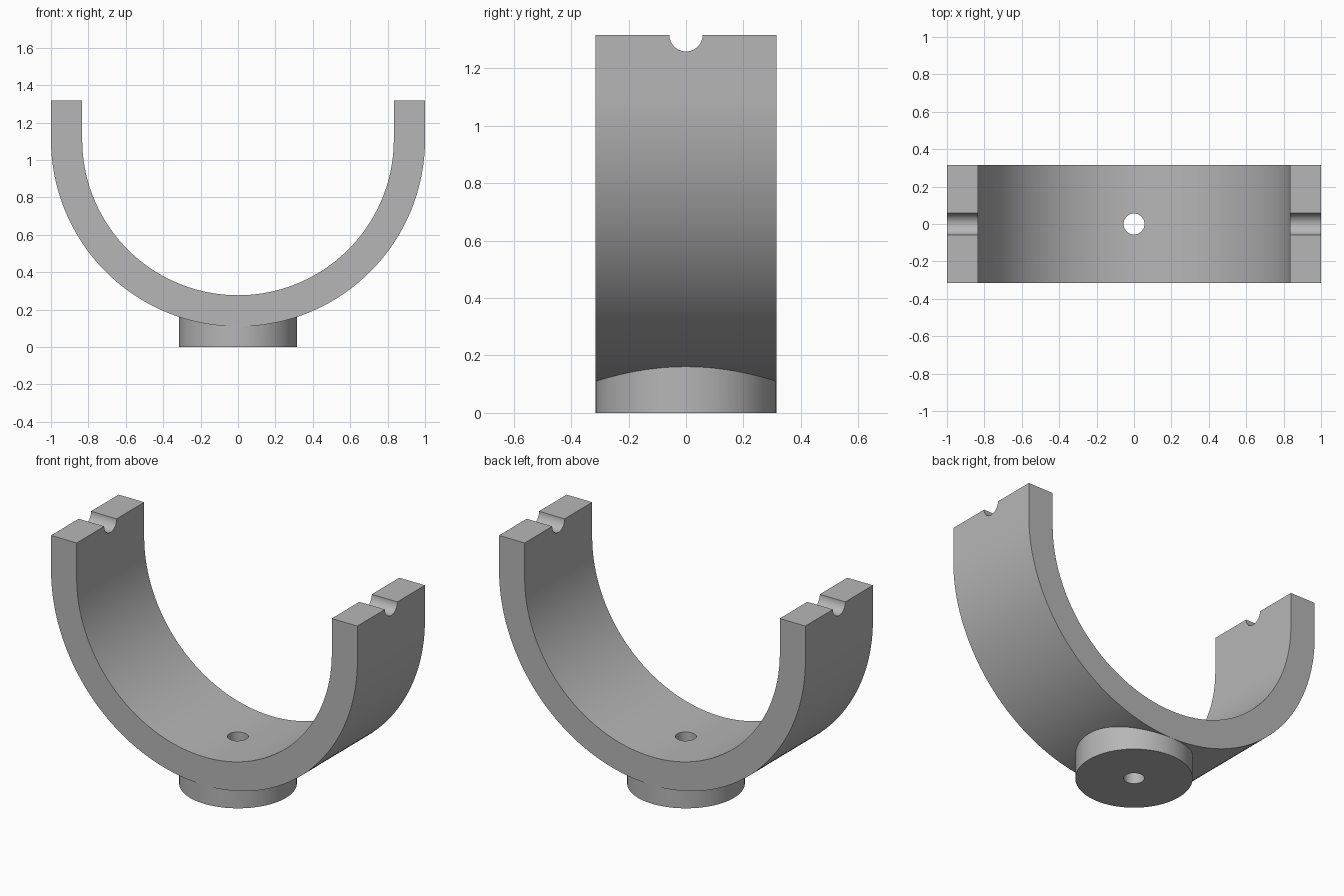
import bpy
import bmesh
from math import cos, sin, pi, radians

default = bpy.data.objects.get("Cube")
if default:
    bpy.data.objects.remove(default, do_unlink=True)

OUTER, INNER = 1.0, 0.833        # cradle radii
CENTRE_Z, TOP_Z = 1.11, 1.317    # arc centre and arm tops
HALF_DEPTH = 0.315
BOSS_RADIUS = 0.3145
HOLE_RADIUS = 0.056
STEPS = 96

grey = bpy.data.materials.new("plain grey")
grey.use_nodes = True
colour = (0.47, 0.47, 0.47, 1)
grey.diffuse_color = colour
grey.node_tree.nodes["Principled BSDF"].inputs["Base Color"].default_value = colour


def half_ring(radius):
    """Lower half circle from the -x side to the +x side."""
    angles = [pi + pi * i / STEPS for i in range(STEPS + 1)]
    return [(radius * cos(a), CENTRE_Z + radius * sin(a)) for a in angles]


def add_cradle():
    """U-shaped profile extruded along y."""
    profile = [(-OUTER, TOP_Z)] + half_ring(OUTER) + [(OUTER, TOP_Z)]
    profile += [(INNER, TOP_Z)] + half_ring(INNER)[::-1] + [(-INNER, TOP_Z)]
    bm = bmesh.new()
    face = bm.faces.new([bm.verts.new((x, -HALF_DEPTH, z)) for x, z in profile])
    result = bmesh.ops.extrude_face_region(bm, geom=[face])
    moved = [v for v in result["geom"] if isinstance(v, bmesh.types.BMVert)]
    bmesh.ops.translate(bm, verts=moved, vec=(0, 2 * HALF_DEPTH, 0))
    bmesh.ops.recalc_face_normals(bm, faces=bm.faces)
    mesh = bpy.data.meshes.new("cradle")
    bm.to_mesh(mesh)
    bm.free()
    obj = bpy.data.objects.new("cradle", mesh)
    bpy.context.collection.objects.link(obj)
    mesh.materials.append(grey)
    return obj


def add_cylinder(name, radius, length, location, rotation=(0, 0, 0), sides=48):
    bpy.ops.mesh.primitive_cylinder_add(vertices=sides, radius=radius, depth=length,
                                        location=location, rotation=rotation)
    obj = bpy.context.object
    obj.name = name
    obj.data.materials.append(grey)
    return obj


def combine(target, tool, operation):
    """Apply a boolean and remove the helper."""
    bpy.context.view_layer.objects.active = target
    mod = target.modifiers.new(tool.name, "BOOLEAN")
    mod.operation = operation
    mod.solver = "EXACT"
    mod.object = tool
    bpy.ops.object.modifier_apply(modifier=mod.name)
    bpy.data.objects.remove(tool, do_unlink=True)


cradle = add_cradle()

# Round mounting boss under the cradle
boss = add_cylinder("mounting_boss", BOSS_RADIUS, 0.2, (0, 0, 0.1), sides=128)
combine(cradle, boss, "UNION")

# Vertical screw hole through the floor and boss
hole = add_cylinder("hole_cutter", HOLE_RADIUS, 1, (0, 0, 0.1))
combine(cradle, hole, "DIFFERENCE")

# Half-round notches across both arm tops
notch = add_cylinder("notch_cutter", HOLE_RADIUS + 0.002, 3, (0, 0, TOP_Z), (0, pi / 2, 0))
combine(cradle, notch, "DIFFERENCE")

# Smooth curved walls, keep edges crisp
bpy.ops.object.select_all(action="DESELECT")
cradle.select_set(True)
bpy.context.view_layer.objects.active = cradle
bpy.ops.object.shade_smooth_by_angle(angle=radians(25))
cradle.name = "cradle_bracket"
